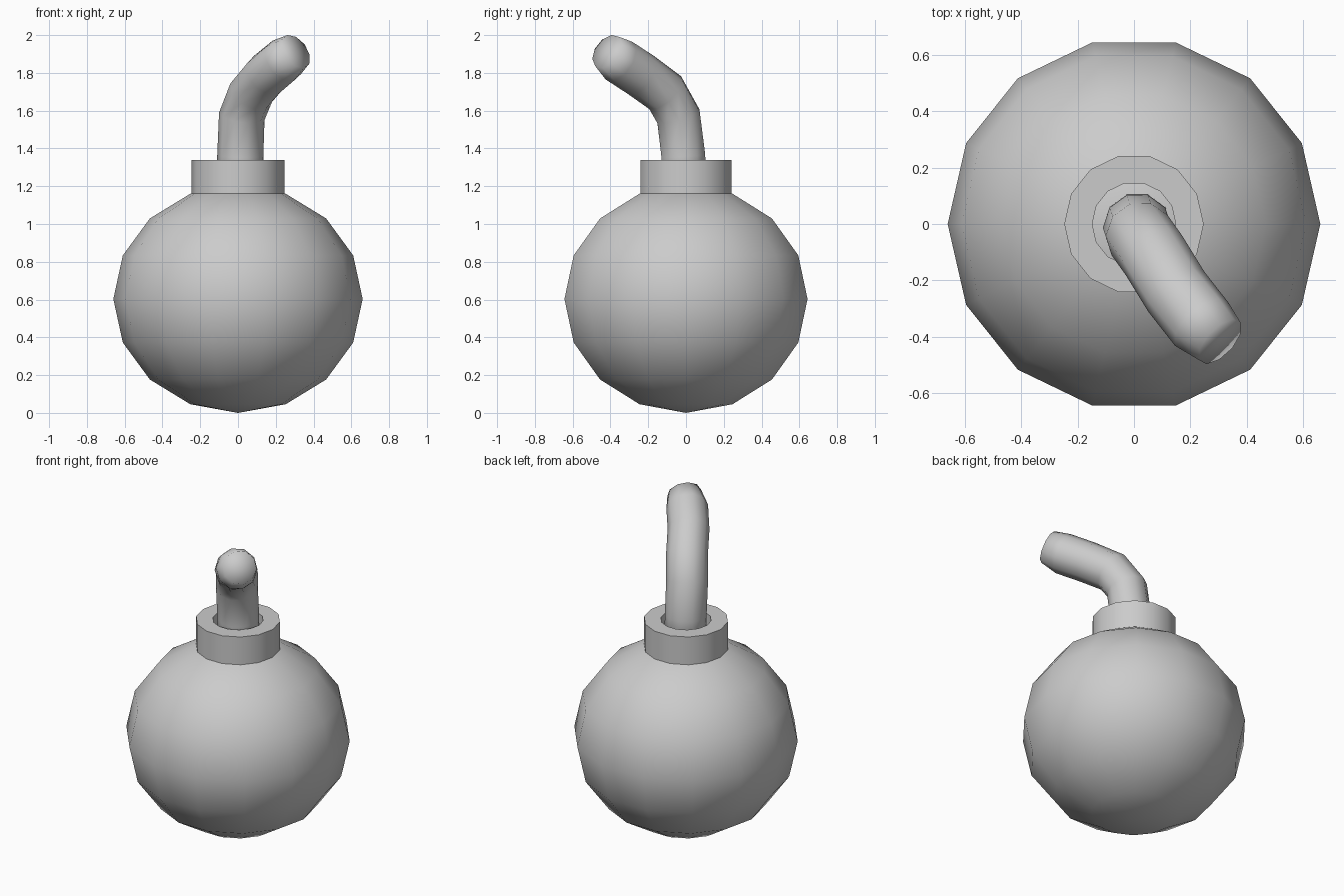
import bpy
import bmesh
import math
from mathutils import Vector

# Remove the default cube
cube = bpy.data.objects.get("Cube")
if cube:
    bpy.data.objects.remove(cube, do_unlink=True)

UP = Vector((0, 0, 1))

# Single material
grey = bpy.data.materials.new("plain_grey")
grey.use_nodes = True
COLOUR = (0.6, 0.6, 0.6, 1)
grey.diffuse_color = COLOUR
grey.node_tree.nodes["Principled BSDF"].inputs["Base Color"].default_value = COLOUR


def loft(name, rings, sides, poles=None, closed=False, angle=180):
    """Skin circles given as (centre, axis, radius); poles close the two ends."""
    bm = bmesh.new()
    loops = []
    for centre, axis, radius in rings:
        turn = UP.rotation_difference(Vector(axis).normalized())
        loop = []
        for i in range(sides):
            a = math.tau * i / sides
            spoke = Vector((math.cos(a), math.sin(a), 0)) * radius
            loop.append(bm.verts.new(Vector(centre) + turn @ spoke))
        loops.append(loop)
    pairs = list(zip(loops, loops[1:]))
    if closed:
        pairs.append((loops[-1], loops[0]))
    for low, high in pairs:
        for i in range(sides):
            j = (i + 1) % sides
            bm.faces.new((low[i], low[j], high[j], high[i]))
    if poles:
        for loop, tip in ((loops[0], poles[0]), (loops[-1], poles[1])):
            v = bm.verts.new(tip)
            for i in range(sides):
                bm.faces.new((loop[i], loop[(i + 1) % sides], v))
    bmesh.ops.recalc_face_normals(bm, faces=bm.faces)
    mesh = bpy.data.meshes.new(name)
    bm.to_mesh(mesh)
    bm.free()
    mesh.materials.append(grey)
    obj = bpy.data.objects.new(name, mesh)
    bpy.context.collection.objects.link(obj)
    bpy.ops.object.select_all(action="DESELECT")
    obj.select_set(True)
    bpy.context.view_layer.objects.active = obj
    bpy.ops.object.shade_smooth_by_angle(angle=math.radians(angle))
    return obj


# Round body, slightly flattened
WIDE, TALL, STEPS = 0.66, 0.603, 8
body_rings = []
for k in range(1, STEPS):
    t = math.pi * k / STEPS
    body_rings.append(((0, 0, TALL - TALL * math.cos(t)), UP, WIDE * math.sin(t)))
loft("body", body_rings, 14, poles=((0, 0, 0), (0, 0, 2 * TALL)))

# Hollow collar on top of the body
OUTER, INNER, BASE, RIM = 0.247, 0.148, 1.15, 1.34
collar_profile = [(OUTER, BASE), (OUTER, RIM), (INNER, RIM), (INNER, BASE)]
loft("collar", [((0, 0, z), UP, r) for r, z in collar_profile], 14,
     closed=True, angle=30)

# Bent fuse with a slightly narrowed tip
path = [Vector(p) for p in (
    (0.012, -0.012, 1.16), (0.012, -0.014, 1.36), (0.02, -0.04, 1.57),
    (0.07, -0.11, 1.695), (0.15, -0.24, 1.79), (0.24, -0.355, 1.865),
    (0.305, -0.417, 1.913))]
fuse_rings = []
for i, p in enumerate(path):
    before, after = path[max(i - 1, 0)], path[min(i + 1, len(path) - 1)]
    radius = 0.1 if i == len(path) - 1 else 0.122
    fuse_rings.append((p, after - before, radius))
loft("fuse", fuse_rings, 10, poles=(path[0], path[-1]))
